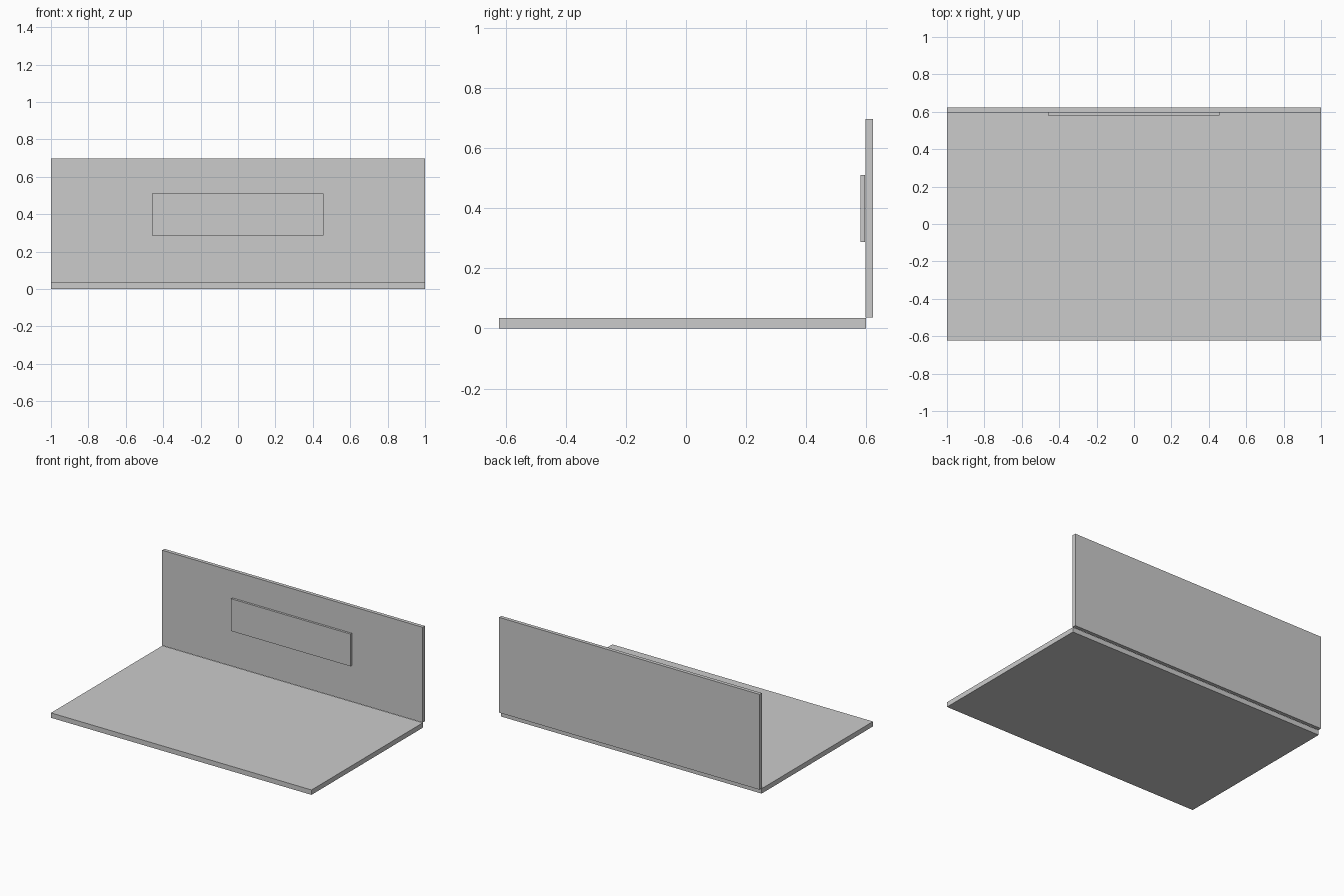
import bpy

if "Cube" in bpy.data.objects:
    bpy.data.objects.remove(bpy.data.objects["Cube"])


def box(name, x, y, z):
    """Axis-aligned box from (min, max) ranges."""
    bpy.ops.mesh.primitive_cube_add(size=1, location=[sum(r) / 2 for r in (x, y, z)])
    ob = bpy.context.object
    ob.name = name
    ob.scale = [r[1] - r[0] for r in (x, y, z)]
    bpy.ops.object.transform_apply(location=False, rotation=False, scale=True)
    return ob


# Flat slab on the ground
box("base_slab", (-1, 1), (-0.622, 0.599), (0, 0.034))
# Upright board along the rear edge
box("back_panel", (-1, 1), (0.597, 0.622), (0.036, 0.697))
# Thin plate mounted on the front of the upright board
box("front_plate", (-0.46, 0.456), (0.581, 0.596), (0.287, 0.511))
